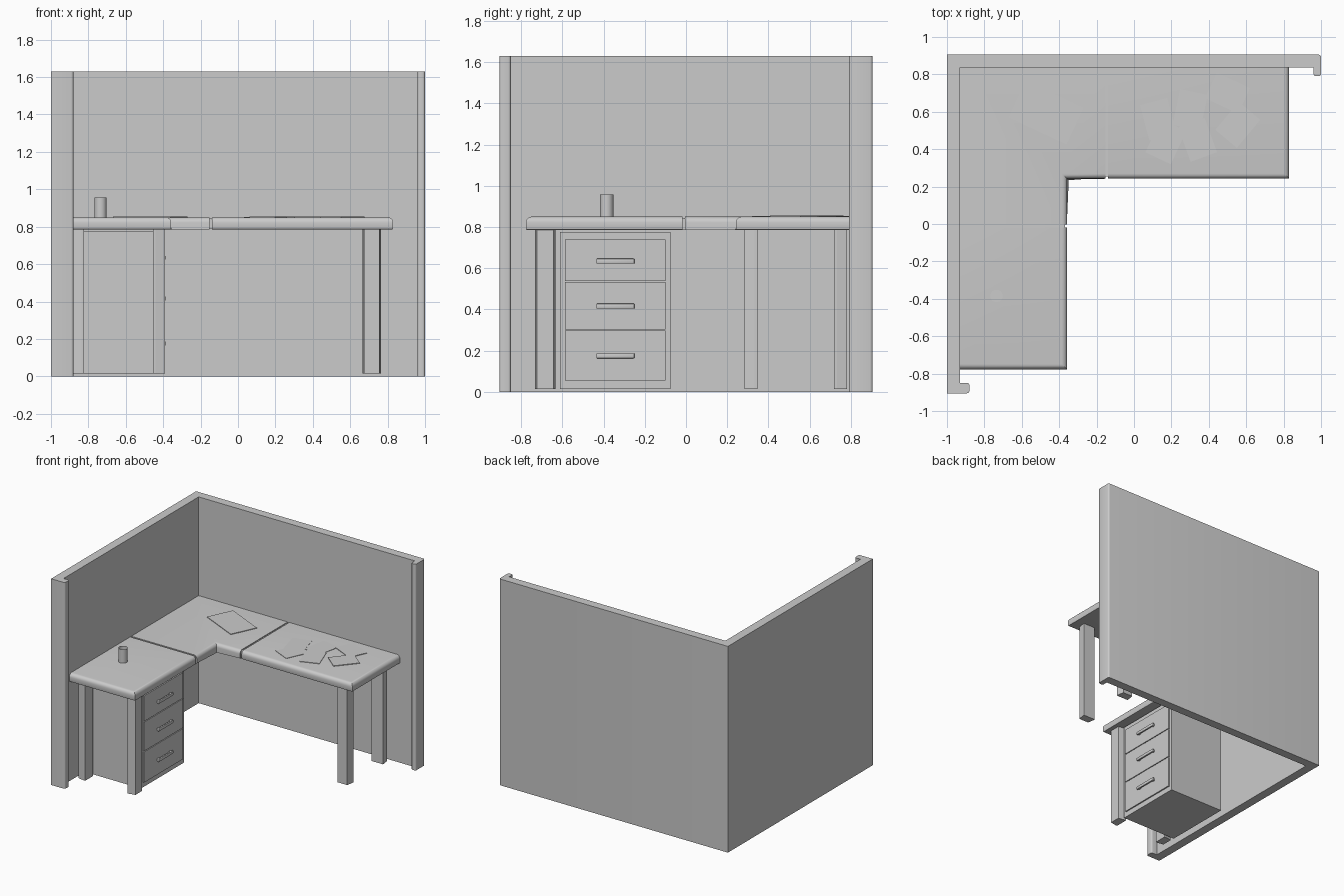
import bpy, bmesh
from math import radians, cos, sin
from mathutils import Matrix

if "Cube" in bpy.data.objects:
    bpy.data.objects.remove(bpy.data.objects["Cube"])


def finish(name, bm, smooth=False):
    bmesh.ops.recalc_face_normals(bm, faces=bm.faces)
    me = bpy.data.meshes.new(name)
    bm.to_mesh(me)
    bm.free()
    if smooth:
        me.shade_smooth()
        me.set_sharp_from_angle(angle=radians(35))
    ob = bpy.data.objects.new(name, me)
    bpy.context.collection.objects.link(ob)
    return ob


def prism_bm(pts, z0, z1):
    bm = bmesh.new()
    lo = [bm.verts.new((x, y, z0)) for x, y in pts]
    hi = [bm.verts.new((x, y, z1)) for x, y in pts]
    bm.faces.new(lo[::-1])
    bm.faces.new(hi)
    n = len(pts)
    for i in range(n):
        j = (i + 1) % n
        bm.faces.new((lo[i], lo[j], hi[j], hi[i]))
    return bm, lo, hi


def bevel(bm, edges, r, seg):
    bmesh.ops.bevel(bm, geom=edges, offset=r, segments=seg, profile=0.5, affect='EDGES')


def box(name, x0, x1, y0, y1, z0, z1, r=0):
    bm, _, _ = prism_bm([(x0, y0), (x1, y0), (x1, y1), (x0, y1)], z0, z1)
    if r:
        bevel(bm, bm.edges[:], r, 2)
    return finish(name, bm, bool(r))


def desk_top(name, pts, exposed):
    """Slab with a rounded nose along the exposed outline edges."""
    bm, lo, hi = prism_bm(pts, 0.785, 0.85)
    n = len(pts)
    ring = lambda vs: [bm.edges.get((vs[i], vs[(i + 1) % n])) for i in exposed]
    top = ring(hi)
    low = ring(lo)
    bevel(bm, low, 0.008, 2)
    bevel(bm, [e for e in top if e.is_valid], 0.028, 5)
    return finish(name, bm, True)


def sheet(name, cx, cy, w, h, angle, z0, z1):
    a = radians(angle)
    pts = [(cx + u * w / 2 * cos(a) - v * h / 2 * sin(a),
            cy + u * w / 2 * sin(a) + v * h / 2 * cos(a))
           for u, v in ((-1, -1), (1, -1), (1, 1), (-1, 1))]
    return finish(name, prism_bm(pts, z0, z1)[0])


# L-shaped partition wall with a returned lip at each end
outline = [(-1, -0.905), (-0.88, -0.905), (-0.88, -0.85), (-0.93, -0.85),
           (-0.93, 0.837), (0.96, 0.837), (0.96, 0.79), (1, 0.79), (1, 0.905), (-1, 0.905)]
bm, lo, hi = prism_bm(outline, 0, 1.63)
bevel(bm, [bm.edges.get((lo[i], hi[i])) for i in (1, 2, 6, 7, 8)], 0.012, 3)
finish("partition_wall", bm, True)

# Three desk tops
desk_top("left_desk_top", [(-0.93, -0.777), (-0.357, -0.777), (-0.357, -0.018), (-0.93, -0.018)], (0, 1))
desk_top("right_desk_top", [(-0.138, 0.242), (0.83, 0.242), (0.83, 0.837), (-0.138, 0.837)], (0, 1))
desk_top("corner_desk_top", [(-0.93, -0.004), (-0.357, -0.004), (-0.357, 0.242),
                             (-0.152, 0.242), (-0.152, 0.837), (-0.93, 0.837)], (1, 2))

# Recessed strips in the seams
box("left_seam_strip", -0.93, -0.37, -0.018, -0.004, 0.787, 0.843)
box("right_seam_strip", -0.152, -0.138, 0.255, 0.837, 0.787, 0.843)

# Desk legs: tapered section, narrow side facing outward
leg_profile = [(-0.05, 0.032), (-0.05, 0.018), (-0.041, -0.032),
               (0.041, -0.032), (0.05, 0.018), (0.05, 0.032)]
for name, x, y, turn in (("right_desk_front_leg", 0.715, 0.315, 0),
                         ("right_desk_back_leg", 0.715, 0.75, 180),
                         ("left_desk_front_leg", -0.422, -0.683, 90),
                         ("left_desk_back_leg", -0.855, -0.683, 270)):
    bm, _, _ = prism_bm(leg_profile, 0.015, 0.787)
    bm.transform(Matrix.Translation((x, y, 0)) @ Matrix.Rotation(radians(turn), 4, 'Z'))
    finish(name, bm)

# Drawer cabinet with three fronts and bar handles
box("cabinet_body", -0.89, -0.42, -0.612, -0.076, 0.015, 0.775)
for i, (z0, z1, zh) in enumerate(((0.055, 0.297, 0.175), (0.303, 0.532, 0.416), (0.538, 0.74, 0.634)), 1):
    box(f"drawer_front_{i}", -0.43, -0.41, -0.588, -0.1, z0, z1)
    box(f"drawer_handle_{i}", -0.401, -0.388, -0.435, -0.25, zh - 0.012, zh + 0.012, 0.004)
    for side, y in (("a", -0.42), ("b", -0.265)):
        box(f"handle_post_{i}{side}", -0.412, -0.398, y - 0.008, y + 0.008, zh - 0.008, zh + 0.008)

# Cup: hollow cylinder
bm, lo, hi = prism_bm([(-0.735 + 0.033 * cos(radians(a)), -0.385 + 0.033 * sin(radians(a)))
                       for a in range(0, 360, 15)], 0.849, 0.957)
top = next(f for f in bm.faces if all(v in hi for v in f.verts))
bmesh.ops.inset_region(bm, faces=[top], thickness=0.004)
bmesh.ops.translate(bm, verts=top.verts[:], vec=(0, 0, -0.1))
finish("cup", bm, True)

# Desk pad on the corner and loose paper on the right
sheet("desk_pad", -0.47, 0.595, 0.34, 0.215, -25, 0.849, 0.855)
papers = ((0.13, 0.56, 15), (0.30, 0.61, -12), (0.17, 0.44, -25),
          (0.34, 0.45, 20), (0.50, 0.70, 65), (0.555, 0.53, -40))
for i, (x, y, a) in enumerate(papers, 1):
    sheet(f"paper_{i}", x, y, 0.15, 0.195, a, 0.849, 0.8515 + 0.0006 * i)
